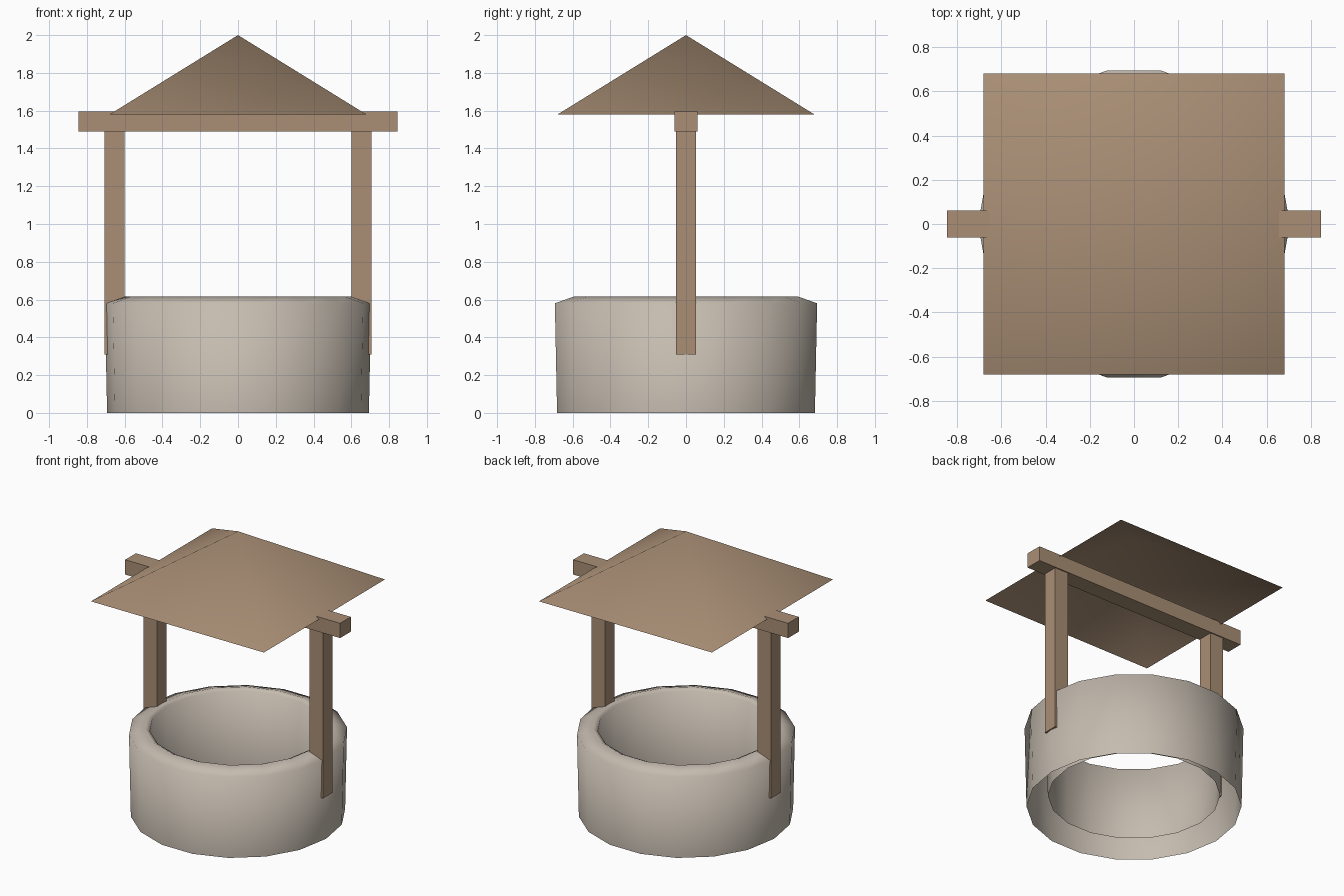
import bpy
import bmesh
from math import cos, sin, tau

default = bpy.data.objects.get("Cube")
if default:
    bpy.data.objects.remove(default, do_unlink=True)


def material(name, rgb):
    mat = bpy.data.materials.new(name)
    mat.use_nodes = True
    mat.diffuse_color = (*rgb, 1)
    mat.node_tree.nodes["Principled BSDF"].inputs["Base Color"].default_value = (*rgb, 1)
    return mat


wood = material("brown wood", (0.40, 0.275, 0.18))
stone = material("pale stone", (0.56, 0.50, 0.43))


def add_object(name, bm, mat, smooth=False):
    mesh = bpy.data.meshes.new(name)
    for face in bm.faces:
        face.smooth = smooth
    bm.to_mesh(mesh)
    bm.free()
    mesh.materials.append(mat)
    obj = bpy.data.objects.new(name, mesh)
    bpy.context.collection.objects.link(obj)
    return obj


def box(name, low, high, mat):
    bm = bmesh.new()
    bmesh.ops.create_cube(bm, size=1)
    for v in bm.verts:
        for i in range(3):
            v.co[i] = high[i] if v.co[i] > 0 else low[i]
    return add_object(name, bm, mat)


def lathe(name, profile, sides, mat):
    """Turn an open profile of (radius, height) points about the z axis."""
    bm = bmesh.new()
    rings = [[bm.verts.new((r * cos(tau * i / sides), r * sin(tau * i / sides), z))
              for i in range(sides)] for r, z in profile]
    for a, b in zip(rings, rings[1:]):
        for i in range(sides):
            j = (i + 1) % sides
            bm.faces.new((a[i], a[j], b[j], b[i]))
    return add_object(name, bm, mat, smooth=True)


# Stone ring: outer wall, sloping rim and inner wall, open underneath
lathe("stone_wall",
      [(0.693, 0), (0.705, 0.58), (0.60, 0.617), (0.57, 0.602), (0.555, 0.08)],
      18, stone)

# Posts set into the wall, and the beam across them
for side, label in ((1, "left"), (-1, "right")):
    xs = sorted((side * 0.60, side * 0.706))
    box(label + "_post", (xs[0], -0.052, 0.31), (xs[1], 0.052, 1.49), wood)
box("cross_beam", (-0.845, -0.06, 1.49), (0.845, 0.06, 1.595), wood)

# Hollow four-sided roof
bm = bmesh.new()
half, eave = 0.68, 1.58
apex = bm.verts.new((0, 0, 2))
corners = [bm.verts.new((x * half, y * half, eave))
           for x, y in ((-1, -1), (1, -1), (1, 1), (-1, 1))]
for i in range(4):
    bm.faces.new((corners[i], corners[(i + 1) % 4], apex))
add_object("roof", bm, wood, smooth=True)
